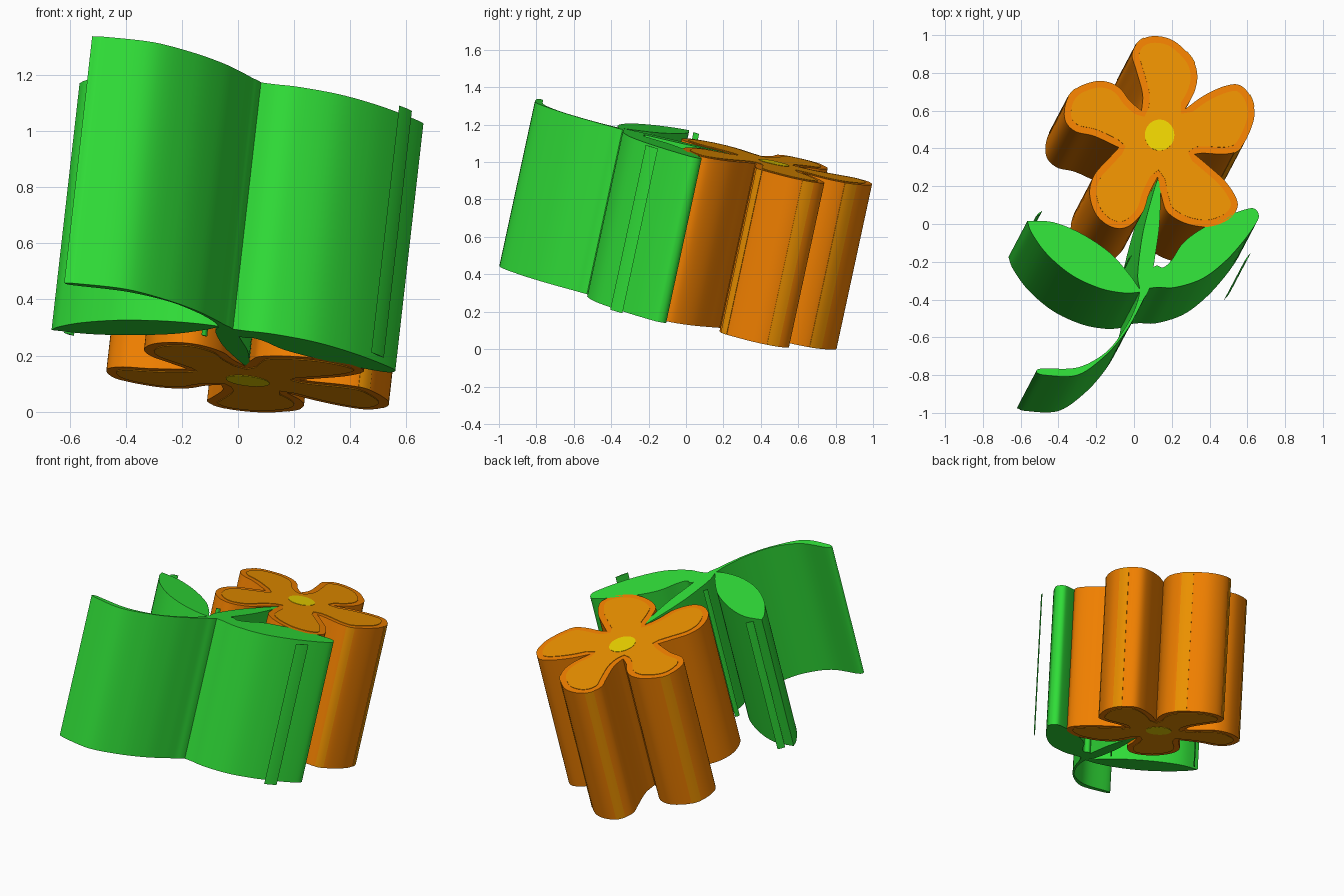
import bpy, bmesh, math
from mathutils import Vector

if "Cube" in bpy.data.objects:
    bpy.data.objects.remove(bpy.data.objects["Cube"])

DEPTH = Vector((0.10, 0.19, 0.88))      # tilted extrusion direction
UNIT = DEPTH.normalized()


def material(name, rgb):
    m = bpy.data.materials.new(name)
    m.diffuse_color = (*rgb, 1)
    m.use_nodes = True
    m.node_tree.nodes["Principled BSDF"].inputs["Base Color"].default_value = m.diffuse_color
    return m


green = material("leaf_green", (0.03, 0.74, 0.04))
orange = material("petal_orange", (0.90, 0.22, 0.0))
amber = material("petal_amber", (0.86, 0.29, 0.0))
yellow = material("centre_yellow", (0.88, 0.68, 0.0))


def spline(pts, steps=6):
    """Smooth open curve through the points (last point left out)."""
    p = [Vector(q) for q in pts]
    p = [2 * p[0] - p[1]] + p + [2 * p[-1] - p[-2]]
    out = []
    for i in range(1, len(p) - 2):
        a, b, c, d = p[i - 1:i + 3]
        for k in range(steps):
            t = k / steps
            out.append(0.5 * (2 * b + (c - a) * t + (2 * a - 5 * b + 4 * c - d) * t * t
                              + (3 * b - a - 3 * c + d) * t ** 3))
    return out


def outline(*curves):
    return [p for c in curves for p in spline(c)]


def offset(loop, dist):
    """Move a closed loop along its vertex normals (positive is outward)."""
    n = len(loop)
    area = sum(loop[i - 1].cross(loop[i]) for i in range(n))
    s = dist if area > 0 else -dist
    out = []
    for i in range(n):
        t = (loop[(i + 1) % n] - loop[i]).normalized() + (loop[i] - loop[i - 1]).normalized()
        t.normalize()
        out.append(loop[i] + Vector((t.y, -t.x)) * s)
    return out


def prism(name, loop, mat, extra=0.0):
    """Extrude a plan outline along the tilted axis."""
    bm = bmesh.new()
    top = [Vector((p[0], p[1], 1.11 - 0.1136 * p[0] - 0.2159 * p[1])) for p in loop]
    verts = [bm.verts.new(p - DEPTH - UNIT * extra) for p in top]
    face = bm.faces.new(verts)
    ext = bmesh.ops.extrude_face_region(bm, geom=[face], use_keep_orig=True)
    moved = [g for g in ext["geom"] if isinstance(g, bmesh.types.BMVert)]
    bmesh.ops.translate(bm, verts=moved, vec=DEPTH + 2 * UNIT * extra)
    bmesh.ops.recalc_face_normals(bm, faces=bm.faces)
    me = bpy.data.meshes.new(name)
    bm.to_mesh(me)
    bm.free()
    me.materials.append(mat)
    ob = bpy.data.objects.new(name, me)
    bpy.context.collection.objects.link(ob)
    bpy.ops.object.select_all(action='DESELECT')
    ob.select_set(True)
    bpy.context.view_layer.objects.active = ob
    bpy.ops.object.shade_smooth_by_angle(angle=math.radians(30))
    return ob


# Five petals, clockwise from the top one
top_petal = [(.04, .60), (.045, .69), (.01, .82), (-.01, .90), (.03, .97), (.11, .995),
             (.21, .97), (.305, .88), (.335, .79), (.32, .70), (.272, .61)]
right_petal = [(.272, .61), (.37, .68), (.48, .73), (.56, .735), (.62, .67), (.637, .57),
               (.60, .46), (.55, .39), (.48, .37), (.37, .375), (.32, .37)]
low_right_petal = [(.32, .37), (.38, .32), (.48, .23), (.54, .14), (.545, .08), (.495, .02),
                   (.39, -.015), (.27, .005), (.18, .06), (.15, .13), (.125, .25)]
low_left_petal = [(.125, .25), (.08, .16), (.045, .06), (-.035, -.015), (-.12, -.015),
                  (-.20, .05), (-.235, .16), (-.21, .26), (-.14, .34), (-.08, .405)]
left_petal = [(-.08, .405), (-.21, .465), (-.31, .49), (-.365, .55), (-.36, .645),
              (-.31, .715), (-.21, .755), (-.13, .75), (-.07, .715), (-.02, .65), (.04, .60)]
petals = outline(top_petal, right_petal, low_right_petal, low_left_petal, left_petal)
prism("petals", petals, orange)
prism("petal_inlay", offset(petals, -0.036), amber, 0.003)

# Round flower centre
disc = [Vector((.135 + .078 * math.cos(a), .47 + .082 * math.sin(a)))
        for a in (math.tau * i / 32 for i in range(32))]
prism("flower_centre", disc, yellow, 0.005)

# Stem sweeping into a curved tail
prism("stem", outline(
    [(.125, .24), (.10, .16), (.05, -.03), (.025, -.20), (.02, -.29), (.03, -.36), (.0, -.46),
     (-.06, -.57), (-.15, -.68), (-.30, -.76), (-.49, -.765), (-.52, -.785)],
    [(-.52, -.785), (-.47, -.80), (-.30, -.80), (-.155, -.70), (-.05, -.58), (.015, -.47),
     (.05, -.40), (.085, -.33), (.115, -.15), (.135, .0), (.14, .18), (.125, .24)]), green)

# Leaves
prism("left_leaf", outline(
    [(-.565, .015), (-.43, .01), (-.28, -.05), (-.13, -.15), (-.03, -.26), (.02, -.33), (.04, -.36)],
    [(.04, -.36), (-.05, -.365), (-.18, -.34), (-.33, -.27), (-.46, -.16), (-.54, -.05),
     (-.565, .015)]), green)
prism("right_leaf", outline(
    [(.08, -.34), (.13, -.335), (.22, -.335), (.36, -.29), (.48, -.20), (.58, -.09), (.65, .01),
     (.66, .05), (.64, .08), (.60, .08), (.50, .045), (.36, -.025), (.26, -.10), (.20, -.19),
     (.155, -.23), (.12, -.22), (.09, -.25), (.08, -.34)]), green)

# Thin stray highlight slivers beside the leaves
for name, a, b in (("right_sliver", (.575, -.215), (.62, -.15)),
                   ("left_sliver", (-.52, .04), (-.485, .07)),
                   ("middle_sliver", (-.03, -.185), (-.01, -.165))):
    a, b = Vector(a), Vector(b)
    side = Vector((a.y - b.y, b.x - a.x)).normalized() * 0.004
    prism(name, [a, (a + b) / 2 - side, b, (a + b) / 2 + side], green)

# Thin amber strips showing on the petal rims
rim, n = offset(petals, 0.003), len(petals)
for i, (x, y) in enumerate([(-.33, .70), (.03, .97), (.305, .88), (.55, .39), (.625, .66)]):
    k = min(range(n), key=lambda j: (petals[j] - Vector((x, y))).length)
    ids = [(k + d) % n for d in range(-2, 3)]
    prism("rim_strip_%d" % (i + 1), [rim[j] for j in ids] + [petals[j] for j in reversed(ids)], amber)
